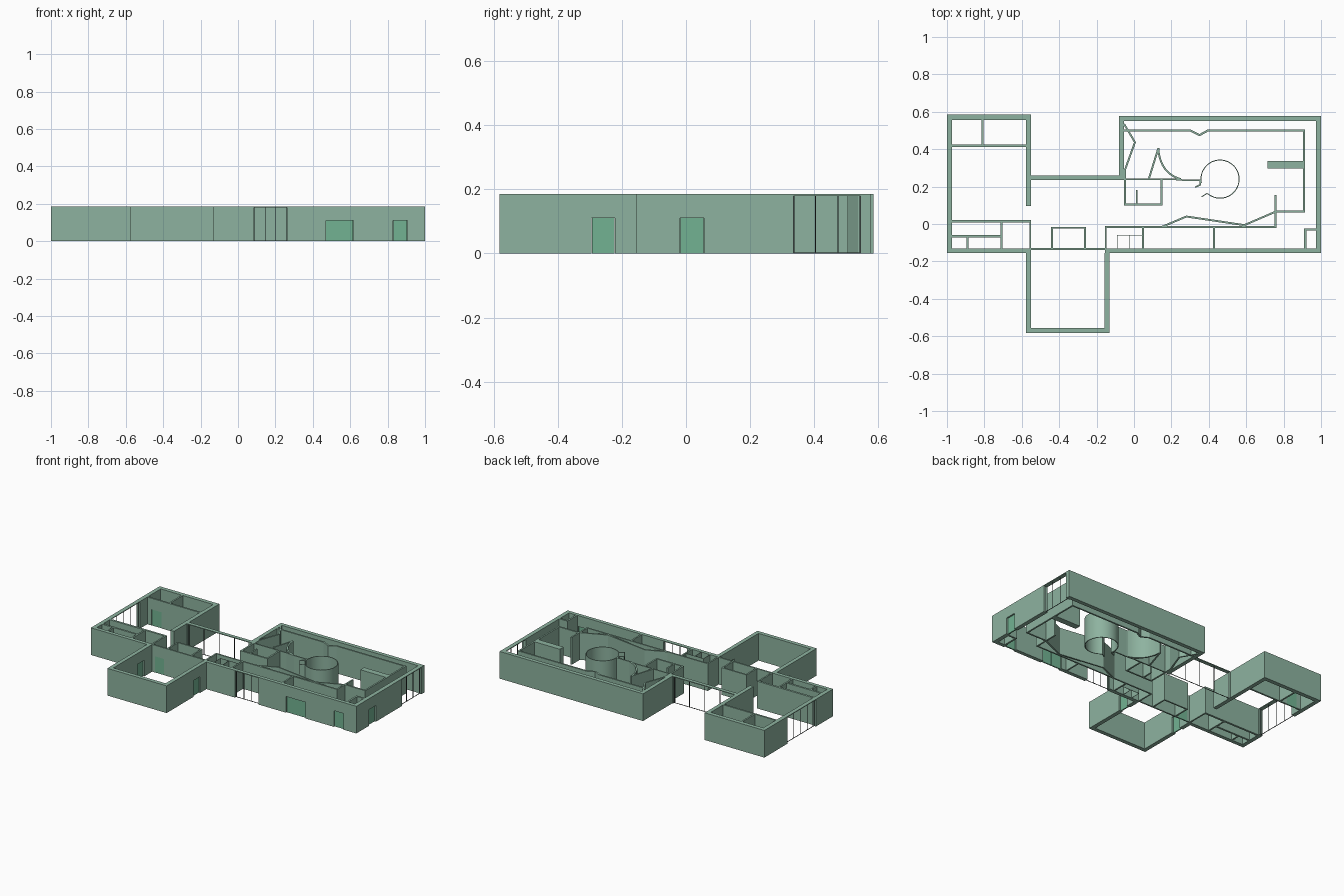
import bpy, bmesh, math
from mathutils import Vector

if "Cube" in bpy.data.objects:
    bpy.data.objects.remove(bpy.data.objects["Cube"])

H = 0.185      # wall height
DOOR_H = 0.11
WIN_H = 0.18


def material(name, color):
    m = bpy.data.materials.new(name)
    m.diffuse_color = color
    m.use_nodes = True
    m.node_tree.nodes["Principled BSDF"].inputs["Base Color"].default_value = m.diffuse_color
    return m


WALL = material("wall_green", (0.27, 0.45, 0.35, 1))
DOOR = material("door_green", (0.17, 0.45, 0.29, 1))
FRAME = material("frame_dark", (0.05, 0.06, 0.06, 1))


def make(name, bm, mat):
    bmesh.ops.recalc_face_normals(bm, faces=bm.faces)
    me = bpy.data.meshes.new(name)
    bm.to_mesh(me)
    bm.free()
    ob = bpy.data.objects.new(name, me)
    bpy.context.collection.objects.link(ob)
    me.materials.append(mat)
    return ob


def add_box(bm, x0, x1, y0, y1, z0=0.0, z1=H):
    vs = bmesh.ops.create_cube(bm, size=1)["verts"]
    for v in vs:
        v.co = ((x0 + x1) / 2 + v.co.x * (x1 - x0), (y0 + y1) / 2 + v.co.y * (y1 - y0),
                (z0 + z1) / 2 + v.co.z * (z1 - z0))


def wall(name, x0, x1, y0, y1, openings=()):
    """Straight wall along its longer side; openings are (start, end, height, kind, mullions)."""
    along_x = (x1 - x0) > (y1 - y0)
    lo, hi = (x0, x1) if along_x else (y0, y1)
    c0, c1 = (y0, y1) if along_x else (x0, x1)
    mid = (c0 + c1) / 2

    def piece(bm, a, b, d0, d1, z0, z1):
        if along_x:
            add_box(bm, a, b, d0, d1, z0, z1)
        else:
            add_box(bm, d0, d1, a, b, z0, z1)

    bm = bmesh.new()
    pos = lo
    for i, (a, b, h, kind, bars) in enumerate(sorted(openings)):
        piece(bm, pos, a, c0, c1, 0, H)
        piece(bm, a, b, c0, c1, h, H)
        pos = b
        part = bmesh.new()
        if kind == "door":
            edges = [a] + list(bars) + [b]
            for e0, e1 in zip(edges, edges[1:]):
                piece(part, e0 + .001, e1 - .001, mid - .004, mid + .004, 0, h)
            make(f"{name}_door_{i}", part, DOOR)
        else:
            t = .0015
            for m in [a + t] + list(bars) + [b - t]:
                piece(part, m - t, m + t, mid - t, mid + t, 0, h)
            piece(part, a, b, mid - t, mid + t, 0, .003)
            make(f"{name}_window_frame_{i}", part, FRAME)
    piece(bm, pos, hi, c0, c1, 0, H)
    make(name, bm, WALL)


def path_wall(name, pts, t=.012, smooth=False):
    """Mitred wall following an open plan polyline."""
    p = [Vector(q) for q in pts]
    n = []
    for a, b in zip(p, p[1:]):
        d = (b - a).normalized()
        n.append(Vector((-d.y, d.x)))
    bm = bmesh.new()
    rings = []
    for i, q in enumerate(p):
        a, b = n[max(i - 1, 0)], n[min(i, len(n) - 1)]
        m = (a + b).normalized()
        off = m * (t / 2 / max(m.dot(a), .3))
        l, r = q + off, q - off
        rings.append([bm.verts.new((v.x, v.y, z)) for v, z in ((l, 0), (r, 0), (r, H), (l, H))])
    for a, b in zip(rings, rings[1:]):
        for k in range(4):
            bm.faces.new((a[k], a[(k + 1) % 4], b[(k + 1) % 4], b[k]))
    bm.faces.new(rings[0])
    bm.faces.new(rings[-1])
    ob = make(name, bm, WALL)
    if smooth:
        bpy.context.view_layer.objects.active = ob
        ob.select_set(True)
        bpy.ops.object.shade_smooth_by_angle(angle=math.radians(30))
        ob.select_set(False)


def door(a, b, *bars):
    return (a, b, DOOR_H, "door", bars)


def window(a, b, *bars):
    return (a, b, WIN_H, "window", bars)


# West wing shell
wall("west_wall", -1, -.972, -.155, .585, [window(.03, .335, .105, .18, .255)])
wall("west_back_wall", -.972, -.55, .557, .585)
wall("west_inner_wall", -.577, -.55, .097, .557)
# Long front wall, thinner across the projecting room
wall("front_wall_left", -.972, -.55, -.155, -.13)
wall("front_room_back", -.55, -.155, -.138, -.128, [door(-.53, -.46)])
wall("front_wall_right", -.155, .972, -.155, -.13,
     [window(.085, .262, .145, .2), door(.47, .617, .543), door(.83, .905)])
# Projecting front room
sides = [door(-.295, -.222)]
wall("front_room_left", -.577, -.55, -.555, -.155, sides)
wall("front_room_right", -.157, -.13, -.555, -.155, sides)
wall("front_room_front", -.577, -.13, -.582, -.555)
# Glazed link and east wing shell
wall("link_wall", -.55, -.08, .235, .26, [window(-.545, -.085, -.43, -.315, -.2)])
wall("hall_left_wall", -.08, -.053, .235, .577)
wall("hall_back_wall", -.053, .972, .55, .577)
wall("east_wall", .972, 1, -.155, .577,
     [door(-.018, .056), window(.335, .545, .405, .475)])

# West wing partitions
wall("store_partition", -.972, -.577, .412, .424, [door(-.94, -.865)])
wall("store_divider", -.816, -.805, .424, .557)
wall("west_corridor_wall", -.972, -.55, .008, .022)
wall("west_cell_wall", -.972, -.714, -.073, -.06)
wall("west_cell_side", -.714, -.703, -.13, .008)
wall("west_cell_divider", -.895, -.885, -.13, -.073)
wall("west_corridor_end", -.56, -.55, -.13, .008)

# Service box and corridor partitions
path_wall("service_box", [(-.439, -.13), (-.439, -.02), (-.261, -.02), (-.261, -.13)], .01)
path_wall("corridor_wall", [(-.151, -.13), (-.151, -.017), (.757, -.017), (.757, .155)], .01)
for i, x in enumerate((.048, .427)):
    wall(f"corridor_divider_{i}", x - .005, x + .005, -.13, -.022)
for i, x in enumerate((-.09, -.025)):
    wall(f"stall_divider_{i}", x - .001, x + .001, -.13, -.06)
wall("stall_front", -.09, .043, -.061, -.059)
path_wall("corner_closet", [(.916, -.13), (.916, -.03), (.972, -.03)], .012)

# Exhibition hall lining and folded screens
path_wall("hall_lining", [(-.053, .5), (.3, .5), (.35, .475), (.395, .5),
                          (.909, .5), (.909, .068), (.757, .068)], .011)
path_wall("folded_front_screen", [(.15, -.015), (.28, .04), (.59, -.006), (.755, .065)], .01)
path_wall("folded_side_screen", [(-.053, .535), (.005, .437), (-.048, .29), (-.048, .24)], .01)
wall("display_block", .714, .904, .297, .338)
path_wall("hall_cross_wall", [(-.053, .24), (.2, .24), (.26, .235), (.355, .235), (.355, .21), (.327, .197)], .008)
path_wall("slanted_fin", [(.08, .243), (.13, .405)], .01)

# Curved fin, swept as a cubic curve
P = [Vector(q) for q in ((.13, .405), (.135, .32), (.175, .26), (.25, .24))]
curve = []
for i in range(13):
    u = i / 12
    curve.append((1 - u) ** 3 * P[0] + 3 * u * (1 - u) ** 2 * P[1] + 3 * u * u * (1 - u) * P[2] + u ** 3 * P[3])
path_wall("curved_fin", curve, .01, smooth=True)

# Round room with an entrance at the lower left
arc = []
for i in range(49):
    a = math.radians(-132 + 324 * i / 48)
    arc.append((.46 + .102 * math.cos(a), .24 + .102 * math.sin(a)))
path_wall("round_room", arc, .005, smooth=True)
path_wall("round_room_jamb", [arc[0], (.36, .145)], .005)

# Small room in the hall corner
path_wall("small_room", [(-.049, .24), (-.049, .105), (.146, .105), (.146, .24)], .011)
wall("small_room_divider", .01, .02, .11, .182)
